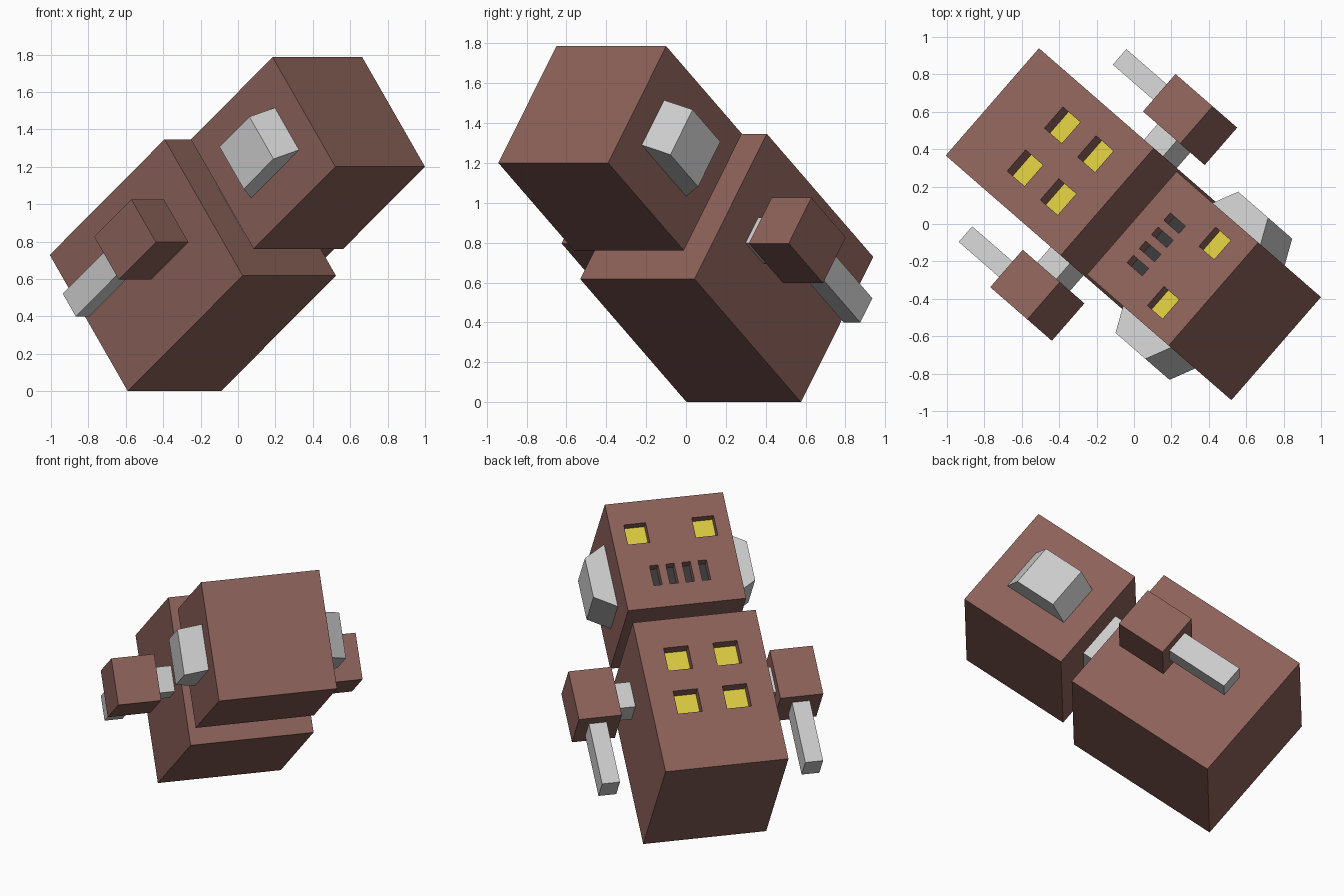
import bpy, bmesh
from math import radians
from mathutils import Matrix, Vector

if "Cube" in bpy.data.objects:
    bpy.data.objects.remove(bpy.data.objects["Cube"])

# Robot is modelled upright (x width, y front, z up), then tipped onto its back edge
POSE = (Matrix.Translation((-0.34, 0.29, 0)) @ Matrix.Rotation(radians(49), 4, 'Z')
        @ Matrix.Rotation(radians(52.8), 4, 'X'))


def material(name, rgb):
    m = bpy.data.materials.new(name)
    m.diffuse_color = (*rgb, 1)
    m.use_nodes = True
    m.node_tree.nodes["Principled BSDF"].inputs["Base Color"].default_value = m.diffuse_color
    return m


BROWN = material("brown", (0.26, 0.12, 0.10))
YELLOW = material("yellow", (0.70, 0.58, 0.05))
DARK = material("dark_grey", (0.04, 0.04, 0.04))


def boxes(name, spans, mat=None, flare=None):
    """One object of boxes, each ((x0,x1),(y0,y1),(z0,z1)); flare=(side, half_z) tapers the outer x end."""
    bm = bmesh.new()
    for span in spans:
        size = [b - a for a, b in span]
        mid = [(a + b) / 2 for a, b in span]
        bmesh.ops.create_cube(bm, size=1,
                              matrix=Matrix.Translation(mid) @ Matrix.Diagonal((*size, 1)))
        if flare:
            side, half = flare
            for v in bm.verts:
                if (v.co.x - mid[0]) * side > 0:
                    v.co.z = mid[2] + (half if v.co.z > mid[2] else -half)
    me = bpy.data.meshes.new(name)
    bm.to_mesh(me)
    bm.free()
    ob = bpy.data.objects.new(name, me)
    bpy.context.collection.objects.link(ob)
    ob.matrix_world = POSE
    if mat:
        me.materials.append(mat)
    return ob


def recess(target, name, centres, size, front, depth, mat):
    """Cut rectangular pockets in the front face and lay a coloured panel in each."""
    def spans(y0, y1):
        return [((x - size[0] / 2, x + size[0] / 2), (y0, y1),
                 (z - size[1] / 2, z + size[1] / 2)) for x, z in centres]
    cutter = boxes(name + "_cutter", spans(front - depth, front + 0.1), BROWN)
    cutter.hide_render = True
    cutter.hide_viewport = True
    mod = target.modifiers.new(name, 'BOOLEAN')
    mod.operation = 'DIFFERENCE'
    mod.solver = 'EXACT'
    mod.object = cutter
    boxes(name, spans(front - depth - 0.01, front - depth + 0.004), mat)


# Body, neck and head
body = boxes("body", [((-0.38, 0.38), (0, 0.915), (0, 1.022))], BROWN)
boxes("neck", [((-0.17, 0.17), (0.29, 0.61), (1.0, 1.18))])
head = boxes("head", [((-0.365, 0.365), (0.075, 0.81), (1.16, 1.887))], BROWN)

# Recessed chest lights, eyes and mouth slits
recess(body, "chest_lights", [(x, z) for x in (-0.152, 0.152) for z in (0.457, 0.752)],
       (0.15, 0.155), 0.915, 0.07, YELLOW)
recess(head, "eyes", [(-0.21, 1.67), (0.21, 1.67)], (0.135, 0.135), 0.81, 0.055, YELLOW)
recess(head, "mouth_slits", [(-0.15 + 0.1 * i, 1.378) for i in range(4)],
       (0.052, 0.135), 0.81, 0.055, DARK)

# Ears and arms on both sides
for s, tag in ((-1, "left"), (1, "right")):
    def side(a, b):
        return tuple(sorted((s * a, s * b)))
    boxes(tag + "_ear", [(side(0.355, 0.50), (0.302, 0.585), (1.305, 1.742))], flare=(s, 0.133))
    boxes(tag + "_shoulder_joint", [(side(0.37, 0.50), (0.38, 0.54), (0.65, 0.82))])
    boxes(tag + "_upper_arm", [(side(0.49, 0.755), (0.317, 0.605), (0.57, 0.90))], BROWN)
    boxes(tag + "_forearm", [(side(0.573, 0.683), (0.382, 0.535), (0.158, 0.59))])
